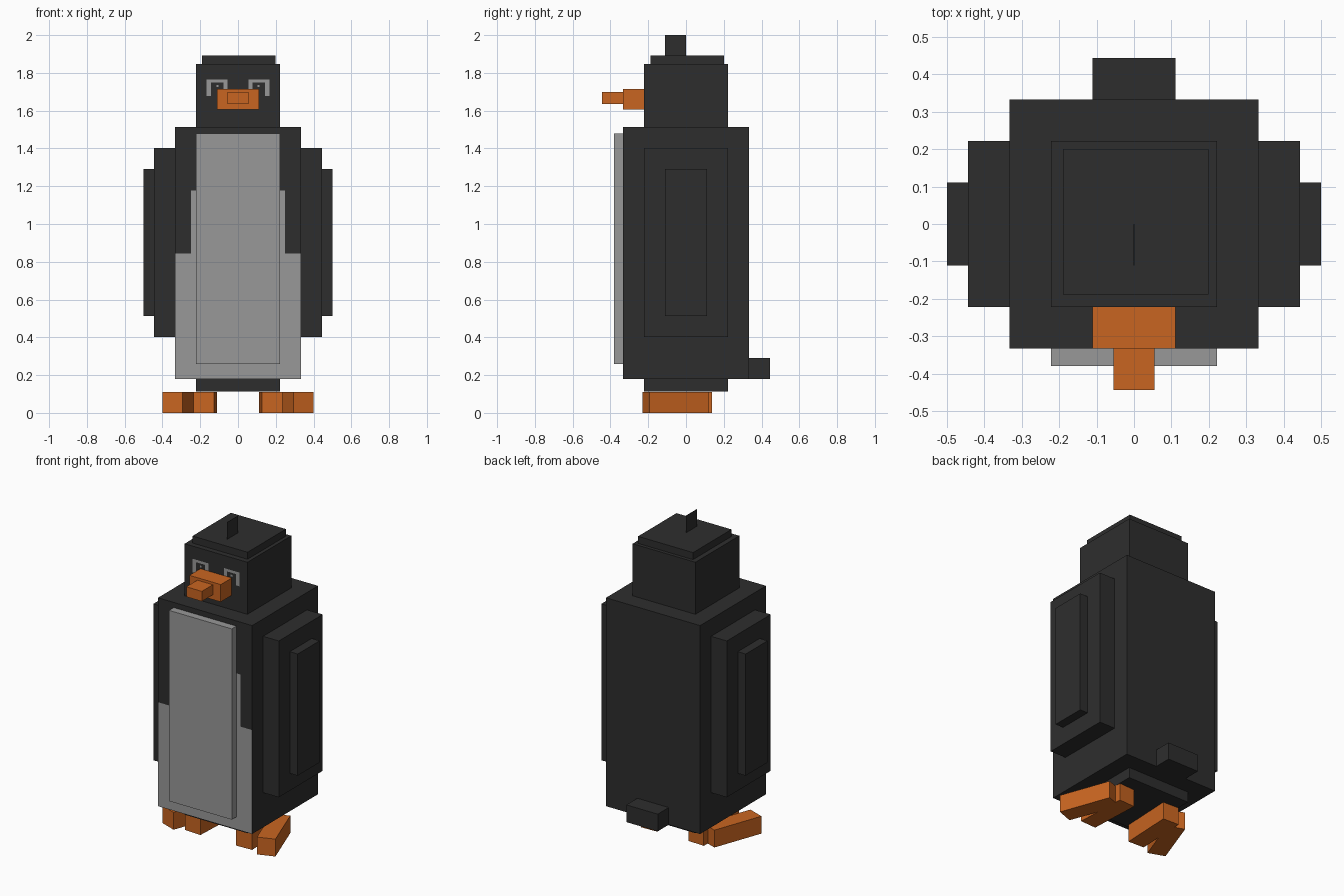
import bpy
import bmesh
from math import radians
from mathutils import Matrix, Vector

cube = bpy.data.objects.get("Cube")
if cube:
    bpy.data.objects.remove(cube, do_unlink=True)


def material(name, rgb):
    mat = bpy.data.materials.new(name)
    mat.use_nodes = True
    mat.diffuse_color = (*rgb, 1)
    mat.node_tree.nodes["Principled BSDF"].inputs["Base Color"].default_value = (*rgb, 1)
    return mat


CHARCOAL = material("charcoal", (0.027, 0.027, 0.027))
GREY = material("pale grey", (0.315, 0.315, 0.315))
ORANGE = material("orange", (0.584, 0.130, 0.015))


def box(name, x, y, z, mat=CHARCOAL):
    """Block spanning the given (low, high) ranges."""
    bm = bmesh.new()
    bmesh.ops.create_cube(bm, size=1)
    for v in bm.verts:
        v.co = [r[0] if c < 0 else r[1] for c, r in zip(v.co, (x, y, z))]
    mesh = bpy.data.meshes.new(name)
    bm.to_mesh(mesh)
    bm.free()
    mesh.materials.append(mat)
    obj = bpy.data.objects.new(name, mesh)
    bpy.context.collection.objects.link(obj)
    return obj


def paint_front(obj, xs, zs, rule):
    """Cut the front face along x and z lines, then colour pieces by a rule."""
    obj.data.materials.append(GREY)
    bm = bmesh.new()
    bm.from_mesh(obj.data)
    for axis, cuts in ((Vector((1, 0, 0)), xs), (Vector((0, 0, 1)), zs)):
        for c in cuts:
            front = [f for f in bm.faces if f.normal.y < -0.9]
            geom = front + list({e for f in front for e in f.edges})
            geom += list({v for f in front for v in f.verts})
            bmesh.ops.bisect_plane(bm, geom=geom, plane_co=axis * c, plane_no=axis)
    for f in bm.faces:
        mid = f.calc_center_median()
        if f.normal.y < -0.9 and rule(mid.x, mid.z):
            f.material_index = 1
    bm.to_mesh(obj.data)
    bm.free()


# Body with stepped pale front
body = box("body", (-.333, .333), (-.333, .333), (.18, 1.513))
paint_front(body, (-.25, .25), (.845, 1.178),
            lambda x, z: z < .845 or (z < 1.178 and abs(x) < .25))
box("belly_plate", (-.222, .222), (-.38, -.333), (.26, 1.48), GREY)
box("body_base", (-.222, .222), (-.222, .222), (.113, .18))
box("tail", (-.111, .111), (.333, .444), (.18, .29))

# Head with painted eyes
head = box("head", (-.222, .222), (-.222, .222), (1.513, 1.846))


def eye_white(x, z):
    x = abs(x)
    if not (.055 < x < .167 and 1.677 < z < 1.765):
        return False
    glint = .103 < x < .115 and 1.724 < z < 1.736
    pupil = .078 < x < .142 and z < 1.749
    return glint or not pupil


eye_x = (.055, .078, .103, .115, .142, .167)
paint_front(head, [s * x for s in (-1, 1) for x in eye_x],
            (1.677, 1.724, 1.736, 1.749, 1.765), eye_white)
box("head_cap", (-.19, .199), (-.188, .2), (1.846, 1.891))

# Paper-thin crest standing on the cap
box("crest", (-.001, .001), (-.111, 0), (1.891, 2.0))

# Beak
box("beak", (-.111, .111), (-.333, -.222), (1.605, 1.716), ORANGE)
box("beak_tip", (-.055, .055), (-.444, -.333), (1.636, 1.7), ORANGE)

# Wings and feet, mirrored
for side, s in (("left", 1), ("right", -1)):
    box(side + "_wing", sorted((s * .333, s * .444)), (-.222, .222), (.402, 1.402))
    box(side + "_wing_outer", sorted((s * .444, s * .5)), (-.111, .111), (.513, 1.291))
    # Each toe: front inner corner and outward splay
    for toe, x, y, angle in (("inner", .126, -.2, 2.6), ("outer", .295, -.23, 20)):
        obj = box(f"{side}_{toe}_toe", sorted((0, s * .111)), (0, .333), (0, .111), ORANGE)
        obj.data.transform(Matrix.Translation((s * x, y, 0))
                           @ Matrix.Rotation(radians(s * angle), 4, "Z"))
